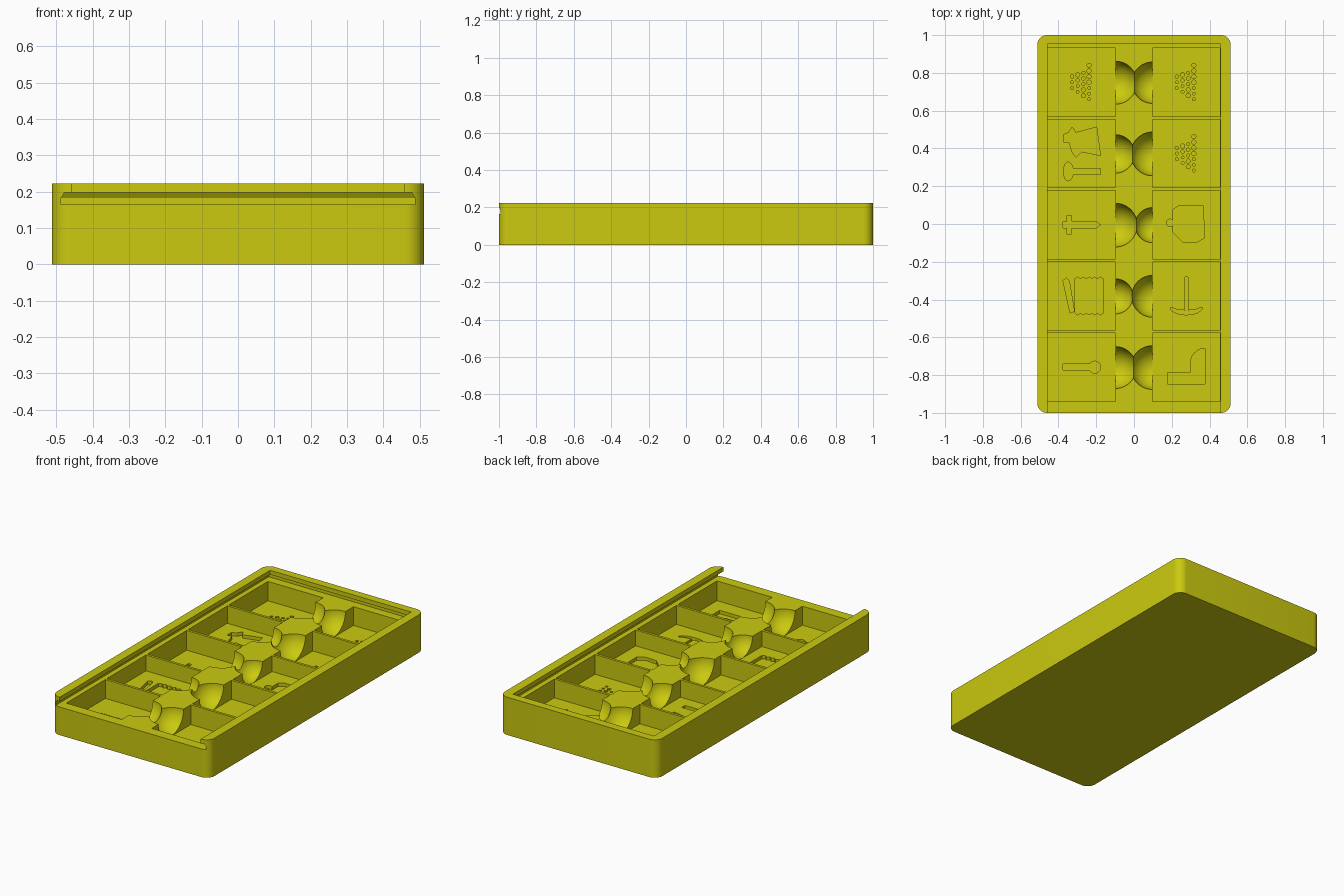
import bpy, bmesh, random
from math import sin, cos, pi, radians
from mathutils import Matrix, Vector

if "Cube" in bpy.data.objects:
    bpy.data.objects.remove(bpy.data.objects["Cube"])

HALF_W, HALF_L, TOP = 0.512, 1.0, 0.222
SHELF = 0.165            # level of the dividers and lid track
ENGRAVE = 0.02
COLUMN_X = {"left": -0.278, "right": 0.277}
ROWS = [0.75 - 0.377 * i for i in range(5)]
# pocket depth for each row, counted from the back
DEPTHS = {"left": [0.114, 0.102, 0.116, 0.093, 0.111],
          "right": [0.11, 0.116, 0.093, 0.111, 0.116]}


def loft(bm, rings):
    """Closed solid through a stack of (outline, height) rings."""
    loops = [[bm.verts.new((x, y, z)) for x, y in pts] for pts, z in rings]
    n = len(loops[0])
    for low, high in zip(loops, loops[1:]):
        for i in range(n):
            j = (i + 1) % n
            bm.faces.new((low[i], low[j], high[j], high[i]))
    bm.faces.new(loops[0][::-1])
    bm.faces.new(loops[-1])


def rect(x0, x1, y0, y1):
    return [(x0, y0), (x1, y0), (x1, y1), (x0, y1)]


def disc(x, y, rx, ry=None, n=16):
    ry = ry or rx
    return [(x + rx * cos(2 * pi * i / n), y + ry * sin(2 * pi * i / n)) for i in range(n)]


def rounded_rect(w, l, r, n=10):
    pts = []
    for k, (sx, sy) in enumerate([(1, 1), (-1, 1), (-1, -1), (1, -1)]):
        for i in range(n + 1):
            a = pi / 2 * (k + i / n)
            pts.append((sx * (w - r) + r * cos(a), sy * (l - r) + r * sin(a)))
    return pts


def make_object(name, bm):
    bmesh.ops.recalc_face_normals(bm, faces=bm.faces)
    mesh = bpy.data.meshes.new(name)
    bm.to_mesh(mesh)
    bm.free()
    obj = bpy.data.objects.new(name, mesh)
    bpy.context.scene.collection.objects.link(obj)
    return obj


# ---- engraved pictures, drawn in hundredths around the pocket centre
def club():
    return [rect(-9.8, 5, -1.6, 1.6), disc(7, 0, 3.2)]


def sword():
    return [[(-9.8, -1.6), (8, -1.6), (10, 0), (8, 1.6), (-9.8, 1.6)],
            rect(-7.6, -5.4, -5, 5)]


def saw():
    teeth = [(-3.5 + 1.5 * i, 9 + (i % 2)) for i in range(11)]
    blade = teeth + [(x, -y) for x, y in reversed(teeth)]
    handle = [(-9.8, 8), (-8, 9.5), (-6.5, 8), (-3.8, -8), (-6, -9)]
    return [blade, handle]


def beast_and_spade():
    beast = [(-9.5, 10), (-7, 11), (-5, 14), (-3, 11), (8, 14), (10, -1),
             (0, 1), (-3, -2), (-5, 1), (-6.5, 6), (-9.5, 6)]
    return [beast, disc(-7, -9.5, 2.6, 5), rect(-6, 10, -11, -8)]


def coins():
    random.seed(4)
    heap = [disc(-5 + 3 * i, y, random.uniform(0.7, 1.2), n=10)
            for i in range(4) for y in range(-3 - 2 * i, 4 + 2 * i, 3)]
    return heap


def jug():
    return [[(-7, 8), (-4, 10), (9, 10), (9.5, -7), (5, -9.5), (-2, -9),
             (-7, -4)], disc(-8.5, 1, 2)]


def anchor():
    arc = [(8.5 * cos(a), -6 + 4 * sin(a))
           for a in [pi + pi * i / 12 for i in range(13)]]
    inner = [(x * 0.85, -6 + (y + 6) * 0.4) for x, y in reversed(arc)]
    return [arc + inner, rect(-0.8, 0.8, -8.5, 10)]


def boot():
    curve = [(9.8 - 7.6 * sin(a), 2 + 8 * cos(a))
             for a in [pi / 2 * i / 6 for i in range(7)]]
    return [[(-10, -9), (9.8, -9)] + curve + [(2.2, -2.8), (-10, -2.8)]]


PICTURES = {"left": [coins, beast_and_spade, sword, saw, club],
            "right": [coins, coins, jug, anchor, boot]}

# ---- tray body
bm = bmesh.new()
outline = rounded_rect(HALF_W, HALF_L, 0.052)
loft(bm, [(outline, 0), (outline, TOP)])
tray = make_object("tray", bm)

# ---- lid track, undercut on three sides and open at the front
bm = bmesh.new()
track = [(SHELF, 0.487), (0.183, 0.487), (0.197, 0.478), (0.197, 0.458), (0.3, 0.458)]
loft(bm, [(rect(-w, w, -1.1, w + 0.494), z) for z, w in track])
track_cutter = make_object("lid_track_cutter", bm)

# ---- pockets, finger scoops and engravings
pockets, scoops, marks = bmesh.new(), bmesh.new(), bmesh.new()
for side, cx in COLUMN_X.items():
    sign = 1 if cx > 0 else -1
    for y, depth, picture in zip(ROWS, DEPTHS[side], PICTURES[side]):
        floor = SHELF - depth
        area = rect(cx - 0.1795, cx + 0.1795, y - 0.181, y + 0.181)
        loft(pockets, [(area, floor), (area, 0.21)])
        place = Matrix.Translation((sign * 0.0985, y - 0.002, SHELF + 0.001))
        bmesh.ops.create_uvsphere(scoops, u_segments=48, v_segments=25,
                                  radius=depth, matrix=place)
        for shape in picture():
            pts = [(cx + px / 100, y + py / 100) for px, py in shape]
            loft(marks, [(pts, floor - ENGRAVE), (pts, floor + 0.02)])

cutters = [track_cutter, make_object("pocket_cutter", pockets),
           make_object("scoop_cutter", scoops), make_object("picture_cutter", marks)]
for cutter in cutters:
    cutter.hide_render = True
    mod = tray.modifiers.new(cutter.name, "BOOLEAN")
    mod.operation = "DIFFERENCE"
    mod.solver = "EXACT"
    mod.use_self = True
    mod.object = cutter

# ---- bake the cuts and drop the cutters
graph = bpy.context.evaluated_depsgraph_get()
result = bpy.data.meshes.new_from_object(tray.evaluated_get(graph))
tray.modifiers.clear()
tray.data = result
for cutter in cutters:
    bpy.data.objects.remove(cutter)

# ---- one colour for everything
colour = (0.6, 0.59, 0.005, 1)
mat = bpy.data.materials.new("olive_yellow")
mat.use_nodes = True
mat.diffuse_color = colour
mat.node_tree.nodes["Principled BSDF"].inputs["Base Color"].default_value = colour
tray.data.materials.clear()
tray.data.materials.append(mat)

bpy.ops.object.select_all(action="DESELECT")
tray.select_set(True)
bpy.context.view_layer.objects.active = tray
bpy.ops.object.shade_smooth_by_angle(angle=radians(30))
